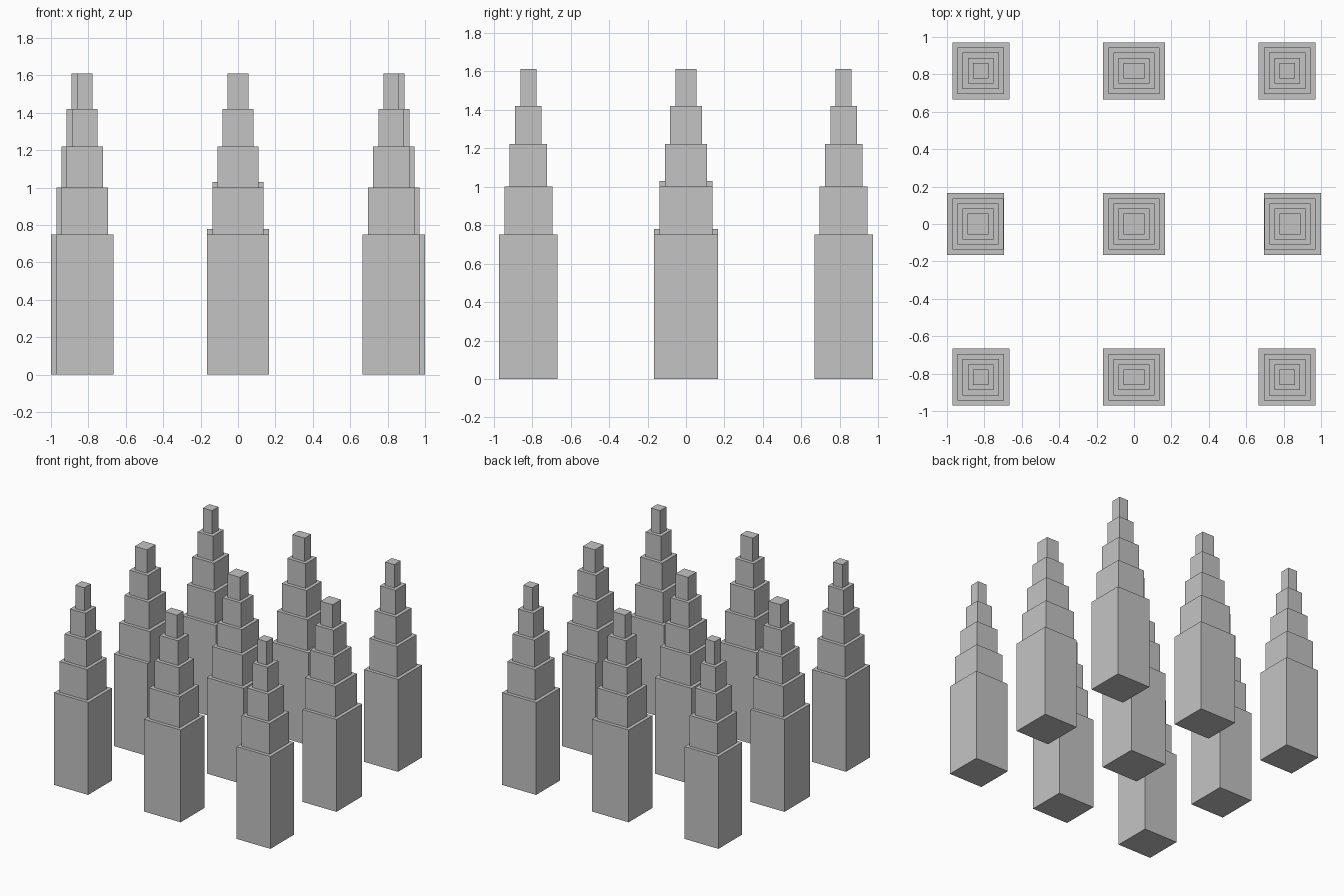
import bpy

cube = bpy.data.objects.get("Cube")
if cube:
    bpy.data.objects.remove(cube, do_unlink=True)

# Single concrete colour
grey = bpy.data.materials.new("concrete_grey")
grey.use_nodes = True
colour = (0.55, 0.55, 0.55, 1)
grey.diffuse_color = colour
grey.node_tree.nodes["Principled BSDF"].inputs["Base Color"].default_value = colour

TOPS = [0.75, 1.0, 1.22, 1.42, 1.61]
WIDE = [0.33, 0.275, 0.22, 0.165, 0.11]
SLIM = [0.305, 0.25, 0.195, 0.138, 0.082]
TIER_NAMES = ["base", "lower_tier", "middle_tier", "upper_tier", "spire"]


def add_box(name, x, y, width, depth, bottom, top):
    bpy.ops.mesh.primitive_cube_add(size=1, location=(x, y, (bottom + top) / 2))
    box = bpy.context.object
    box.name = name
    box.scale = (width, depth, top - bottom)
    bpy.ops.object.transform_apply(location=False, rotation=False, scale=True)
    box.data.materials.append(grey)


# Three by three grid of stepped towers
for col, col_name in zip((-1, 0, 1), ("right", "centre", "left")):
    for row, row_name in zip((-1, 0, 1), ("front", "middle", "back")):
        side = col != 0 and row == 0
        widths = SLIM if col and row else WIDE
        depths = SLIM if row else WIDE
        bottom = 0
        for i, tier in enumerate(TIER_NAMES):
            x, width, top = col * 0.819, widths[i], TOPS[i]
            if side:
                x = col * 0.834
                # Side bases are trimmed on their inner face
                if i == 0:
                    x, width = col * 0.848, 0.304
            # The central tower has slightly taller lower tiers
            if col == 0 and row == 0 and i < 2:
                top += 0.03
            add_box(f"{row_name}_{col_name}_tower_{tier}", x, row * 0.819,
                    width, depths[i], bottom, top)
            bottom = top
